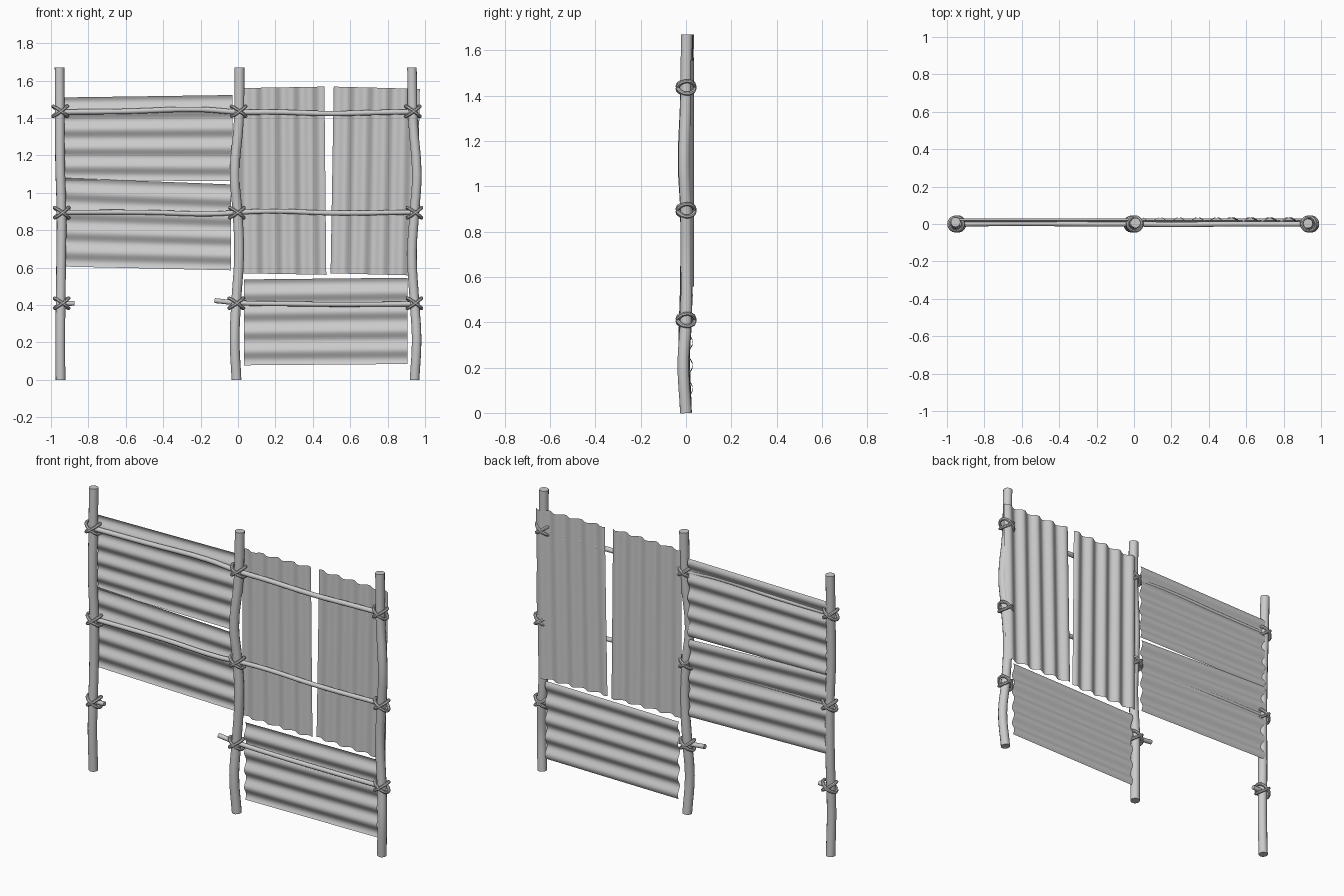
import bpy, math

if "Cube" in bpy.data.objects:
    bpy.data.objects.remove(bpy.data.objects["Cube"])


def finish(ob):
    bpy.ops.object.select_all(action='DESELECT')
    ob.select_set(True)
    bpy.context.view_layer.objects.active = ob
    if ob.type == 'CURVE':
        bpy.ops.object.convert(target='MESH')
    bpy.ops.object.shade_smooth_by_angle(angle=math.radians(40))


def tube(name, pts, radius, cyclic=False, res=4):
    """Round pole or rope following smooth points (x, y, z)."""
    cu = bpy.data.curves.new(name, 'CURVE')
    cu.dimensions = '3D'
    cu.bevel_depth = radius
    cu.bevel_resolution = res
    cu.resolution_u = 4
    cu.use_fill_caps = True
    sp = cu.splines.new('BEZIER')
    sp.bezier_points.add(len(pts) - 1)
    for bp, p in zip(sp.bezier_points, pts):
        bp.co = p
        bp.handle_left_type = bp.handle_right_type = 'AUTO'
    sp.use_cyclic_u = cyclic
    ob = bpy.data.objects.new(name, cu)
    bpy.context.collection.objects.link(ob)
    finish(ob)


def sheet(name, bl, br, tr, tl, y, waves, vertical, amp=0.010, phase=0.0):
    """Thin corrugated sheet between four (x, z) corners."""
    nu, nv = (40, 4) if vertical else (4, 40)
    verts, faces = [], []
    for j in range(nv + 1):
        v = j / nv
        for i in range(nu + 1):
            u = i / nu
            x, z = [(bl[k] * (1 - u) + br[k] * u) * (1 - v)
                    + (tl[k] * (1 - u) + tr[k] * u) * v for k in (0, 1)]
            t = u if vertical else v
            verts.append((x, y + amp * math.sin(2 * math.pi * waves * t + phase), z))
    w = nu + 1
    for j in range(nv):
        for i in range(nu):
            a = j * w + i
            faces.append((a, a + 1, a + 1 + w, a + w))
    me = bpy.data.meshes.new(name)
    me.from_pydata(verts, [], faces)
    ob = bpy.data.objects.new(name, me)
    bpy.context.collection.objects.link(ob)
    finish(ob)


def lashing(name, x, y, z):
    """Two crossed rope loops around a post."""
    for s in (1, -1):
        pts = []
        for k in range(8):
            a = k * math.pi / 4
            pts.append((x + 0.038 * math.cos(a), y + 0.037 * math.sin(a),
                        z + s * 0.027 * math.cos(a) + 0.004 * s * math.sin(a)))
        tube(f"{name}_{'a' if s > 0 else 'b'}", pts, 0.009, True, 2)


# Crooked upright posts
tube("left_post", [(-0.949, 0, 0), (-0.950, -0.008, 0.25), (-0.946, 0, 0.6), (-0.944, 0, 0.9),
                   (-0.951, -0.004, 1.15), (-0.953, 0.004, 1.43), (-0.954, 0.010, 1.67)], 0.026)
tube("middle_post", [(-0.008, 0, 0), (-0.018, -0.010, 0.22), (-0.010, 0, 0.41), (0.006, 0.002, 0.68),
                     (-0.003, 0, 0.9), (-0.018, -0.010, 1.1), (0.004, 0, 1.38), (0.008, 0.006, 1.67)], 0.027)
tube("right_post", [(0.944, 0, 0), (0.955, -0.012, 0.22), (0.944, 0, 0.41), (0.930, 0.002, 0.68),
                    (0.944, 0, 0.9), (0.956, -0.008, 1.1), (0.936, 0, 1.38), (0.930, 0.003, 1.67)], 0.026)

# Horizontal rails, the lowest one broken on the left
tube("top_rail", [(-0.965, 0, 1.432), (-0.6, 0.003, 1.436), (-0.2, 0, 1.446), (0, 0, 1.432),
                  (0.2, -0.003, 1.432), (0.5, 0, 1.424), (0.75, 0, 1.43), (0.955, 0, 1.434)], 0.014)
tube("middle_rail", [(-0.965, 0, 0.896), (-0.5, 0.002, 0.896), (-0.12, 0, 0.888), (0, 0, 0.896),
                     (0.2, -0.003, 0.902), (0.5, 0, 0.892), (0.955, 0, 0.897)], 0.013)
tube("bottom_rail", [(-0.125, 0, 0.424), (0, 0, 0.412), (0.25, -0.003, 0.407),
                     (0.5, 0, 0.404), (0.955, 0, 0.406)], 0.013)
tube("broken_rail_stub", [(-0.965, 0, 0.408), (-0.92, 0, 0.408), (-0.875, 0, 0.410)], 0.013)

# Corrugated sheets
sheet("left_upper_sheet", (-0.94, 1.070), (-0.03, 1.062), (-0.03, 1.523), (-0.94, 1.510), 0.020, 4.5, False)
sheet("left_lower_sheet", (-0.94, 0.606), (-0.037, 0.586), (-0.037, 1.045), (-0.94, 1.080), 0.020, 4.5, False)
sheet("right_inner_sheet", (0.015, 0.57), (0.472, 0.562), (0.462, 1.568), (0.012, 1.560),
      0.024, 4.5, True, 0.012)
sheet("right_outer_sheet", (0.495, 0.570), (0.955, 0.558), (0.972, 1.556), (0.512, 1.568),
      0.024, 4.5, True, 0.012, 0.5)
sheet("right_lower_sheet", (0.033, 0.078), (0.905, 0.085), (0.905, 0.546), (0.033, 0.537), 0.020, 4.5, False)

# Rope lashings at every post and rail crossing
for post, xs in (("left", (-0.951, -0.943, -0.943)), ("middle", (0.004, -0.005, -0.010)),
                 ("right", (0.935, 0.944, 0.944))):
    for level, x, z in zip(("top", "middle", "bottom"), xs, (1.436, 0.894, 0.410)):
        lashing(f"{post}_{level}_lashing", x, 0, z)
